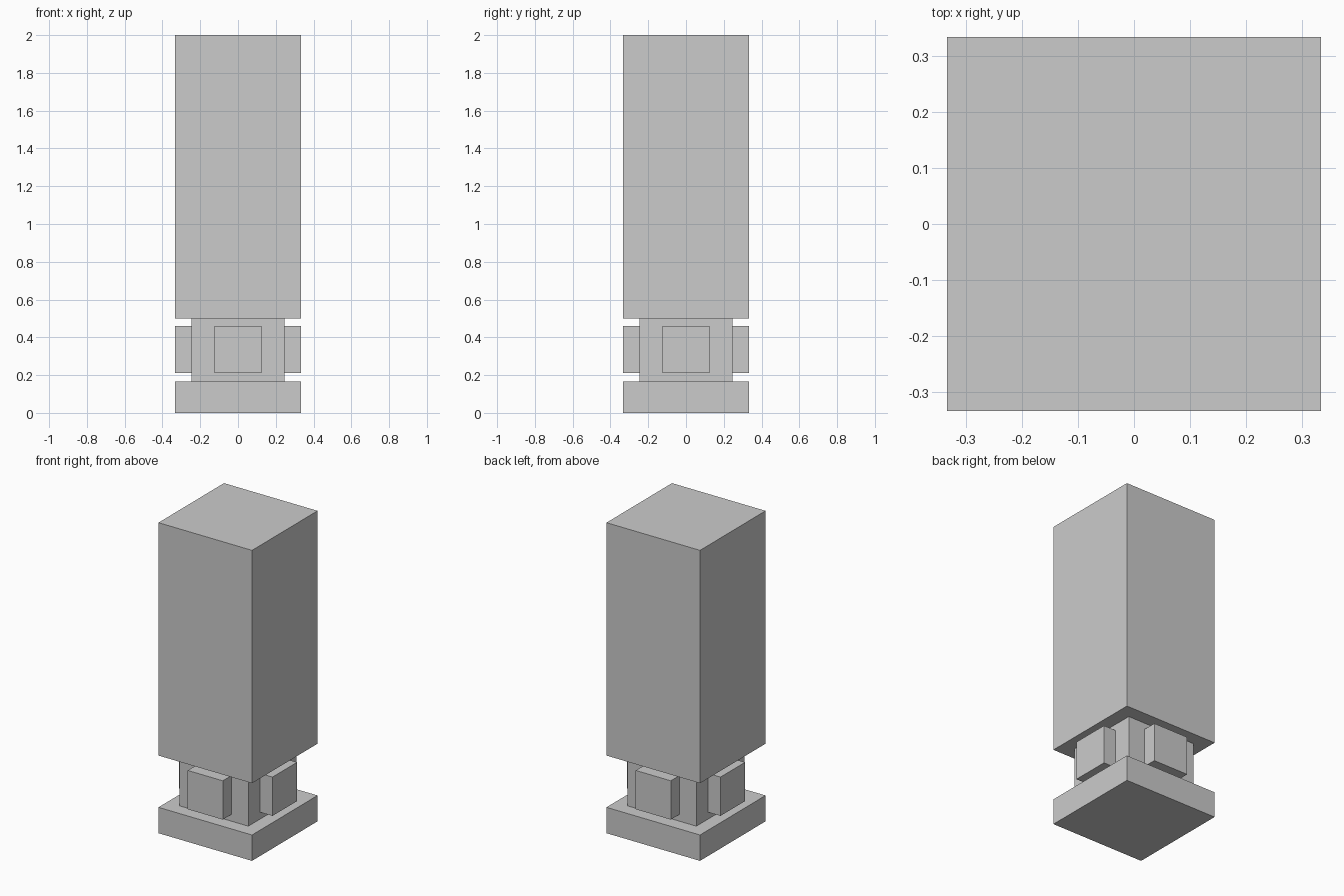
import bpy
import math
from mathutils import Matrix

if "Cube" in bpy.data.objects:
    bpy.data.objects.remove(bpy.data.objects["Cube"])


def box(name, lo, hi, turn=0.0):
    """Axis-aligned box between two corners, turned about the z axis."""
    bpy.ops.mesh.primitive_cube_add(size=1)
    obj = bpy.context.object
    obj.name = name
    size = [b - a for a, b in zip(lo, hi)]
    mid = [(a + b) / 2 for a, b in zip(lo, hi)]
    obj.data.transform(Matrix.Rotation(turn, 4, 'Z')
                       @ Matrix.Translation(mid)
                       @ Matrix.Diagonal((*size, 1)))
    return obj


W = 1 / 3      # half width of base, column and panel faces
N = 0.246      # half width of the recessed neck
P = 0.125      # half width of a panel

# Stacked square blocks
for name, half, z0, z1 in (("base", W, 0, 1 / 6),
                           ("neck", N, 1 / 6, 0.5),
                           ("column", W, 0.5, 2)):
    box(name, (-half, -half, z0), (half, half, z1))

# One raised panel on each side of the neck
for i, side in enumerate(("front", "right", "back", "left")):
    box(side + "_panel", (-P, -W, 0.21), (P, -N, 0.46), i * math.pi / 2)
